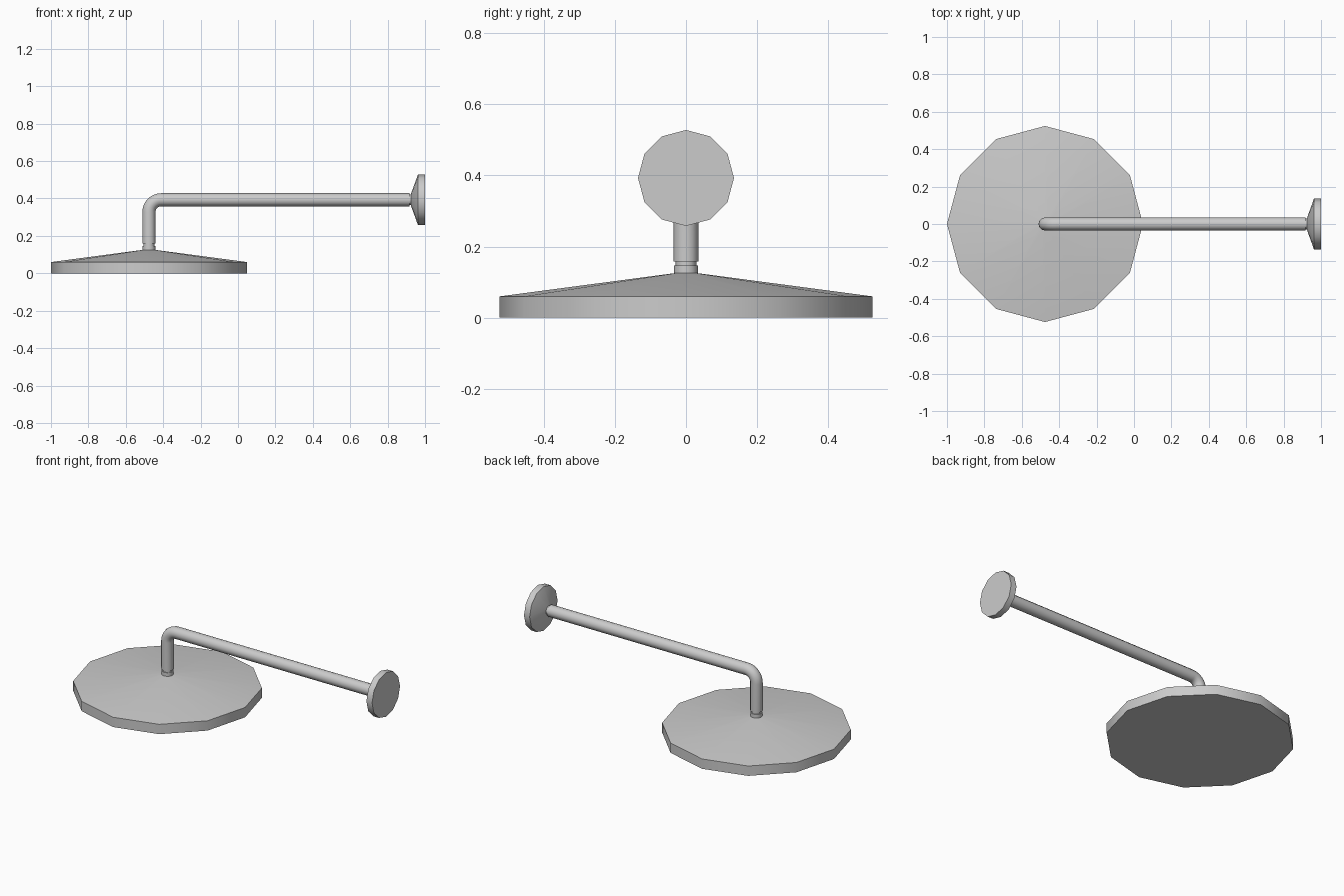
import bpy, bmesh
from math import sin, cos, pi, radians
from mathutils import Vector

if "Cube" in bpy.data.objects:
    bpy.data.objects.remove(bpy.data.objects["Cube"])

SIDES = 12
HEAD_X, ARM_Z = -0.476, 0.393


def sweep(name, rings):
    """Join circular rings (x, z, heading angle, radius) into a capped solid."""
    bm = bmesh.new()
    loops = []
    for x, z, a, r in rings:
        u, v = Vector((-sin(a), 0, cos(a))), Vector((0, 1, 0))
        loops.append([bm.verts.new(Vector((x, 0, z)) + r * (cos(t) * u + sin(t) * v))
                      for t in (2 * pi * i / SIDES for i in range(SIDES))])
    for lo, hi in zip(loops, loops[1:]):
        for i in range(SIDES):
            j = (i + 1) % SIDES
            bm.faces.new((lo[i], lo[j], hi[j], hi[i]))
    bm.faces.new(loops[0])
    bm.faces.new(loops[-1])
    bmesh.ops.recalc_face_normals(bm, faces=bm.faces)
    mesh = bpy.data.meshes.new(name)
    bm.to_mesh(mesh)
    bm.free()
    obj = bpy.data.objects.new(name, mesh)
    bpy.context.collection.objects.link(obj)
    bpy.ops.object.select_all(action='DESELECT')
    obj.select_set(True)
    bpy.context.view_layer.objects.active = obj
    bpy.ops.object.shade_smooth_by_angle(angle=radians(35))
    return obj


def upright(name, profile):
    return sweep(name, [(HEAD_X, z, pi / 2, r) for r, z in profile])


def sideways(name, profile):
    return sweep(name, [(x, ARM_Z, 0, r) for r, x in profile])


# Wide shower head with a shallow conical top
upright("shower_head", [(0.524, 0), (0.524, 0.06), (0.034, 0.125)])

# Collar and narrow neck joining head to arm
upright("head_collar", [(0.034, 0.124), (0.034, 0.147)])
upright("head_neck", [(0.029, 0.14), (0.029, 0.17)])

# Bent arm: vertical drop, rounded elbow, long horizontal run
BEND, STEPS = 0.065, 8
arm = [(HEAD_X, 0.158, pi / 2, 0.035)]
for k in range(STEPS + 1):
    t = pi / 2 * k / STEPS
    arm.append((HEAD_X + BEND * (1 - cos(t)), ARM_Z - BEND * (1 - sin(t)), pi / 2 - t, 0.035))
arm.append((0.917, ARM_Z, 0, 0.035))
sweep("shower_arm", arm)

# Wall end: narrow neck and flared flange
sideways("wall_neck", [(0.029, 0.91), (0.029, 0.935)])
sideways("wall_flange", [(0.035, 0.926), (0.135, 0.962), (0.135, 1.0)])
